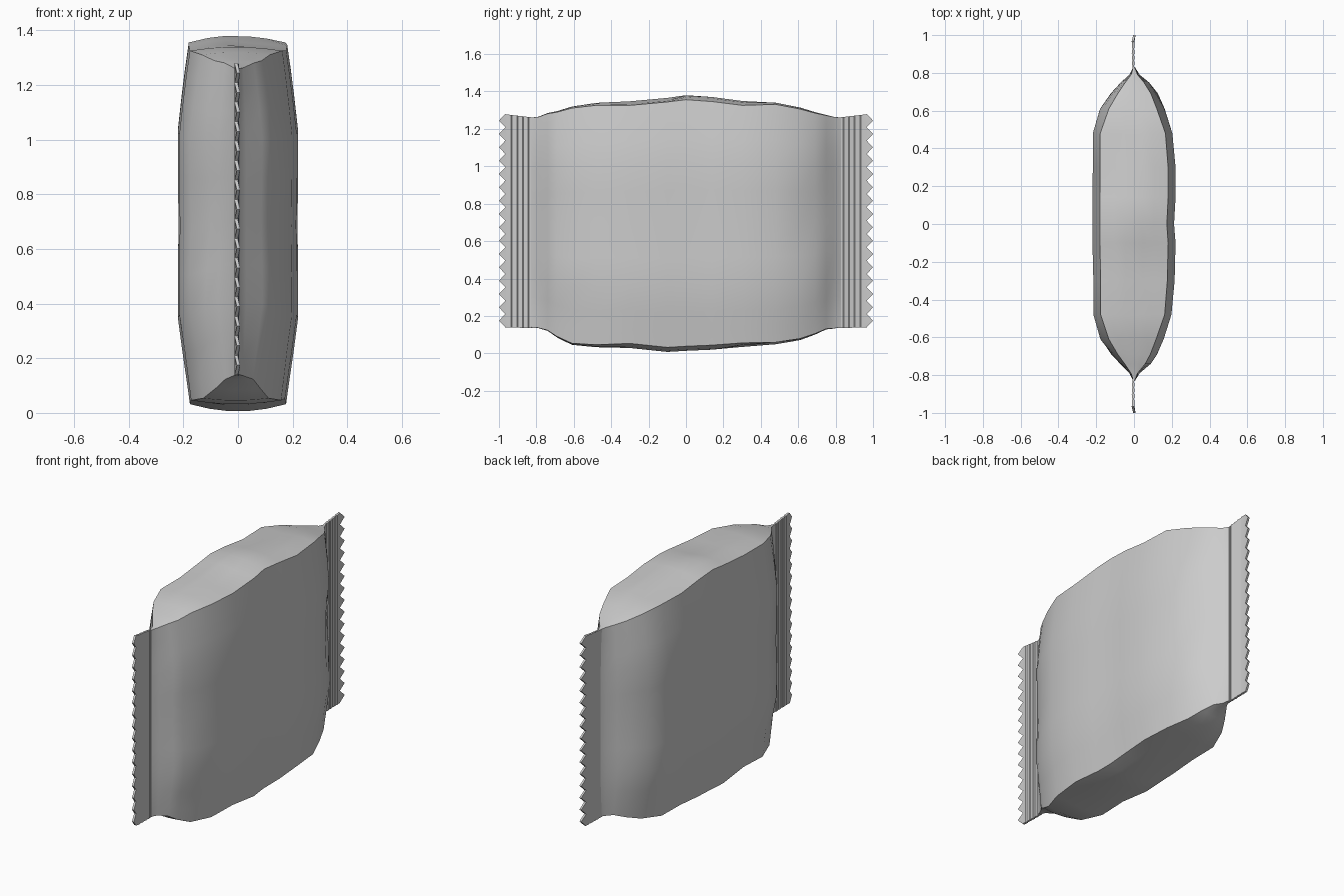
import bpy, bmesh, math
from mathutils import Vector

if "Cube" in bpy.data.objects:
    bpy.data.objects.remove(bpy.data.objects["Cube"])


def make_object(name, verts, faces, angle):
    me = bpy.data.meshes.new(name)
    me.from_pydata(verts, [], faces)
    bm = bmesh.new()
    bm.from_mesh(me)
    bmesh.ops.recalc_face_normals(bm, faces=bm.faces)
    bm.to_mesh(me)
    bm.free()
    ob = bpy.data.objects.new(name, me)
    bpy.context.collection.objects.link(ob)
    bpy.context.view_layer.objects.active = ob
    ob.select_set(True)
    bpy.ops.object.shade_smooth_by_angle(angle=math.radians(angle))
    ob.select_set(False)
    return ob


def bump(y, z, cy, cz, sy, sz):
    return math.exp(-((y - cy) / sy) ** 2 - ((z - cz) / sz) ** 2)


# stations along the bag: y, left width, right width, bottom z, top z
STATIONS = [
    (-0.83, .005, .005, .14, 1.26), (-0.79, .025, .03, .135, 1.265),
    (-0.74, .075, .09, .12, 1.285), (-0.69, .125, .125, .085, 1.295),
    (-0.61, .18, .158, .045, 1.32), (-0.48, .215, .198, .032, 1.34),
    (-0.30, .215, .215, .027, 1.352), (-0.10, .22, .22, .006, 1.37),
    (0.0, .22, .212, .012, 1.382), (0.14, .22, .22, .018, 1.372),
    (0.30, .218, .22, .03, 1.352), (0.48, .218, .203, .045, 1.345),
    (0.61, .18, .163, .07, 1.315), (0.69, .125, .13, .10, 1.29),
    (0.75, .07, .08, .128, 1.275), (0.79, .025, .03, .132, 1.265),
    (0.83, .005, .005, .14, 1.26)]

# side bulge (height fraction, width fraction) from bottom to top
SIDE = [(0, .80), (.06, .85), (.14, .92), (.24, 1), (.36, 1), (.5, .99),
        (.64, 1), (.76, 1), (.85, .94), (.93, .88), (1, .82)]
PANEL = [.6, .25, -.25, -.6]


def ring(y, wl, wr, zb, zt):
    flat = min(1, max(0, (0.83 - abs(y)) / 0.35))
    drop = 0.026 * flat if abs(y) < 0.4 else 0.014 * flat
    lo, hi = zb + drop, zt - drop

    def side(sign, w):
        pts = []
        for t, f in SIDE:
            f = 1 - (1 - f) * (1 + 1.2 * (1 - flat))
            z = lo + (hi - lo) * t
            # soft puckers beside the end seals
            d = .025 * bump(abs(y), z, .68, .75, .06, .25) * (1 if sign * y > 0 else .4)
            d += .012 * bump(y, z, -.6, .25, .1, .12)
            pts.append((sign * max(.003, w * f - d), y, z))
        return pts

    def panel(a, b, rise, top):
        pts = []
        for p in PANEL:
            x = a[0] + (b[0] - a[0]) * (1 - p) / 2
            z = a[2] + rise * (1 - p * p)
            if top:
                z -= .028 * bump(x, y, .06, -.2, .08, .13)
                z -= .02 * bump(x, y, -.05, .42, .08, .1)
            else:
                z += .02 * bump(x, y, .05, .4, .08, .12)
            pts.append((x, y, z))
        return pts

    right, left = side(1, wr), side(-1, wl)
    return (right + panel(right[-1], left[-1], drop, True) + left[::-1]
            + panel(left[0], right[0], -drop, False))


# filled pouch
rings = [ring(*s) for s in STATIONS]
n = len(rings[0])
verts = [p for r in rings for p in r]
faces = [(i * n + j, i * n + (j + 1) % n, (i + 1) * n + (j + 1) % n, (i + 1) * n + j)
         for i in range(len(rings) - 1) for j in range(n)]
faces += [tuple(range(n)), tuple(range(len(verts) - n, len(verts)))]
make_object("pouch_body", verts, faces, 40)

# crimped end seals: thin ribbed strips with a saw-tooth outer edge
TEETH = 16
COLUMNS = [(.81, .005), (.84, .004), (.846, .008), (.868, .004), (.874, .008),
           (.898, .004), (.904, .008), (.93, .004), (.936, .008), (.962, .006),
           (.982, .006)]


def end_seal(name, s):
    rows = 2 * TEETH + 1
    cols = len(COLUMNS)
    verts, faces = [], []
    for face in (1, -1):
        for k in range(rows):
            t = k / (rows - 1)
            for c, (y, h) in enumerate(COLUMNS):
                u = (y - .81) / .172
                z = .135 + .004 * u + t * (1.125 + .016 * u)
                x = face * h - .004
                if c == cols - 1:
                    y = 1.0 if k % 2 else .966
                    x += .006 if k % 2 else -.003
                verts.append((x, s * y, z))
    half = rows * cols
    for o in (0, half):
        for k in range(rows - 1):
            for c in range(cols - 1):
                a = o + k * cols + c
                faces.append((a, a + 1, a + cols + 1, a + cols))
    # rim joining both faces
    rim = ([c for c in range(cols)] + [k * cols + cols - 1 for k in range(1, rows)]
           + [(rows - 1) * cols + c for c in range(cols - 2, -1, -1)]
           + [k * cols for k in range(rows - 2, 0, -1)])
    for a, b in zip(rim, rim[1:] + rim[:1]):
        faces.append((a, b, b + half, a + half))
    make_object(name, verts, faces, 20)


end_seal("front_seal", -1)
end_seal("back_seal", 1)
